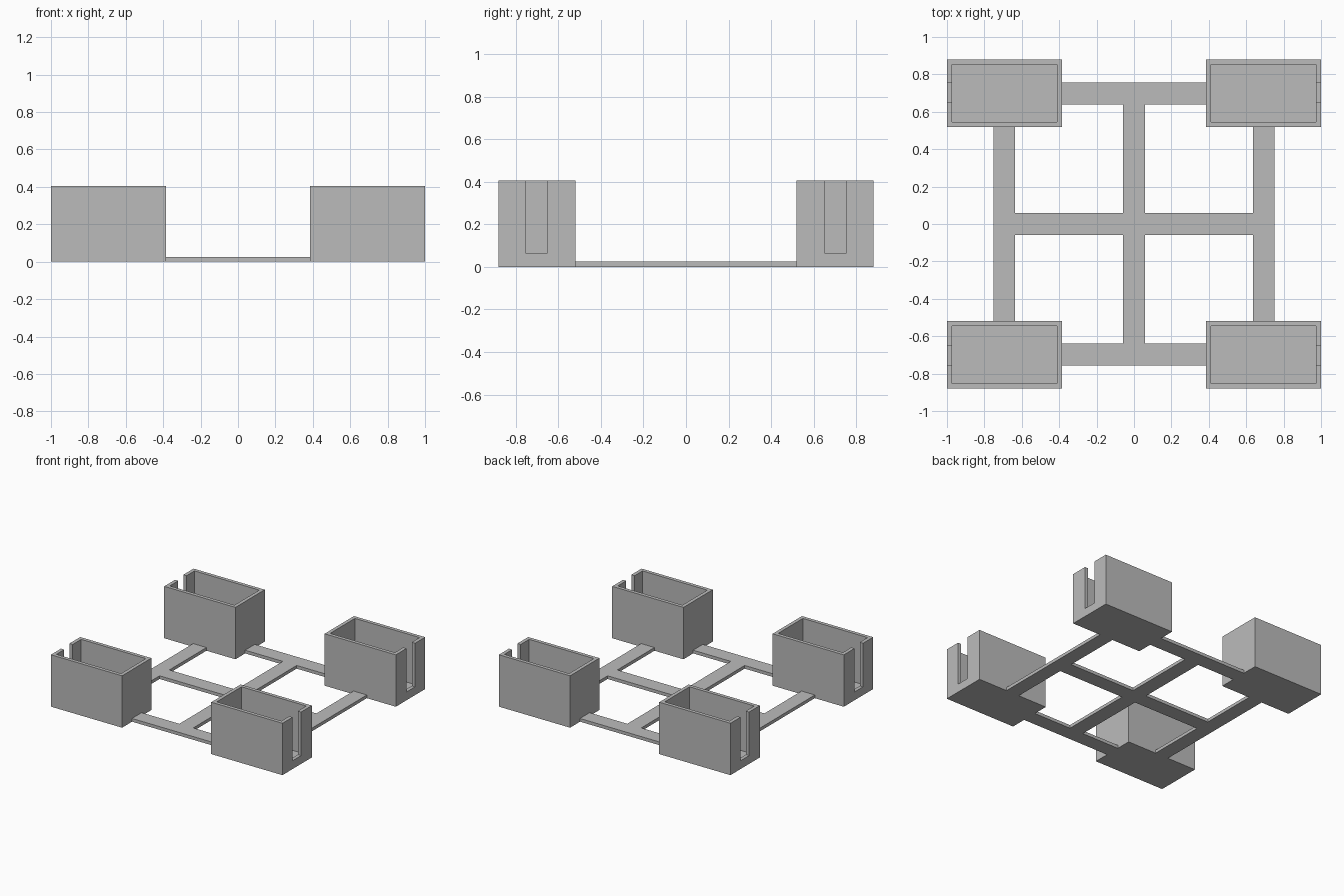
import bpy
import bmesh
from mathutils import Matrix

cube = bpy.data.objects.get("Cube")
if cube:
    bpy.data.objects.remove(cube, do_unlink=True)

# Single plain grey material
grey = bpy.data.materials.new("plain grey")
grey.use_nodes = True
GREY = (0.5, 0.5, 0.5, 1)
grey.diffuse_color = GREY
grey.node_tree.nodes["Principled BSDF"].inputs["Base Color"].default_value = GREY


def add_object(name, bm):
    mesh = bpy.data.meshes.new(name)
    bm.to_mesh(mesh)
    bm.free()
    mesh.materials.append(grey)
    obj = bpy.data.objects.new(name, mesh)
    bpy.context.collection.objects.link(obj)
    return obj


def box(name, low, high):
    size = [h - l for l, h in zip(low, high)]
    mid = [(h + l) / 2 for l, h in zip(low, high)]
    bm = bmesh.new()
    bmesh.ops.create_cube(bm, size=1, matrix=Matrix.Translation(mid) @ Matrix.Diagonal((*size, 1)))
    return add_object(name, bm)


def cut(target, cutter):
    mod = target.modifiers.new("cut", 'BOOLEAN')
    mod.operation = 'DIFFERENCE'
    mod.solver = 'EXACT'
    mod.object = cutter
    bpy.context.view_layer.objects.active = target
    bpy.ops.object.modifier_apply(modifier=mod.name)
    bpy.data.objects.remove(cutter, do_unlink=True)


# Bin dimensions
X0, X1, Y0, Y1, HEIGHT = 0.385, 1.0, 0.518, 0.88, 0.405
WALL, FLOOR = 0.028, 0.027

# Open bin with a tall slot in its outer end wall
front_right = box("open_bin", (X0, Y0, 0), (X1, Y1, HEIGHT))
cut(front_right, box("hollow", (X0 + WALL, Y0 + WALL, FLOOR), (X1 - WALL, Y1 - WALL, 0.6)))
cut(front_right, box("slot", (X1 - 2 * WALL, 0.65, 0.065), (X1 + 0.1, 0.755, 0.6)))

# Mirror the bin to the four corners
for side, sx in (("left", 1), ("right", -1)):
    for end, sy in (("back", 1), ("front", -1)):
        bm = bmesh.new()
        bm.from_mesh(front_right.data)
        bmesh.ops.scale(bm, vec=(sx, sy, 1), verts=bm.verts)
        bmesh.ops.recalc_face_normals(bm, faces=bm.faces)
        add_object(f"{end}_{side}_bin", bm)
bpy.data.objects.remove(front_right, do_unlink=True)

# Flat window-shaped frame that meets the bin walls
BAR, THICK = 0.06, 0.025
IN_X, OUT_X, IN_Y, OUT_Y = 0.635, 0.75, 0.638, 0.757
xs = [s * v for s in (-1, 1) for v in (BAR, X0, IN_X, OUT_X)]
ys = [s * v for s in (-1, 1) for v in (BAR, Y0, IN_Y, OUT_Y)]
xs.sort()
ys.sort()
bm = bmesh.new()
for xa, xb in zip(xs, xs[1:]):
    for ya, yb in zip(ys, ys[1:]):
        cx, cy = abs(xa + xb) / 2, abs(ya + yb) / 2
        in_bin = cx > X0 and cy > Y0
        in_window = BAR < cx < IN_X and BAR < cy < IN_Y
        if not in_bin and not in_window:
            bm.faces.new([bm.verts.new((x, y, 0)) for x, y in ((xa, ya), (xb, ya), (xb, yb), (xa, yb))])
bmesh.ops.remove_doubles(bm, verts=bm.verts, dist=0.0001)
top = bmesh.ops.extrude_face_region(bm, geom=bm.faces[:], use_keep_orig=True)["geom"]
bmesh.ops.translate(bm, vec=(0, 0, THICK), verts=[v for v in top if isinstance(v, bmesh.types.BMVert)])
bmesh.ops.recalc_face_normals(bm, faces=bm.faces)
bmesh.ops.dissolve_limit(bm, angle_limit=0.01, verts=bm.verts, edges=bm.edges)
add_object("connecting_frame", bm)
